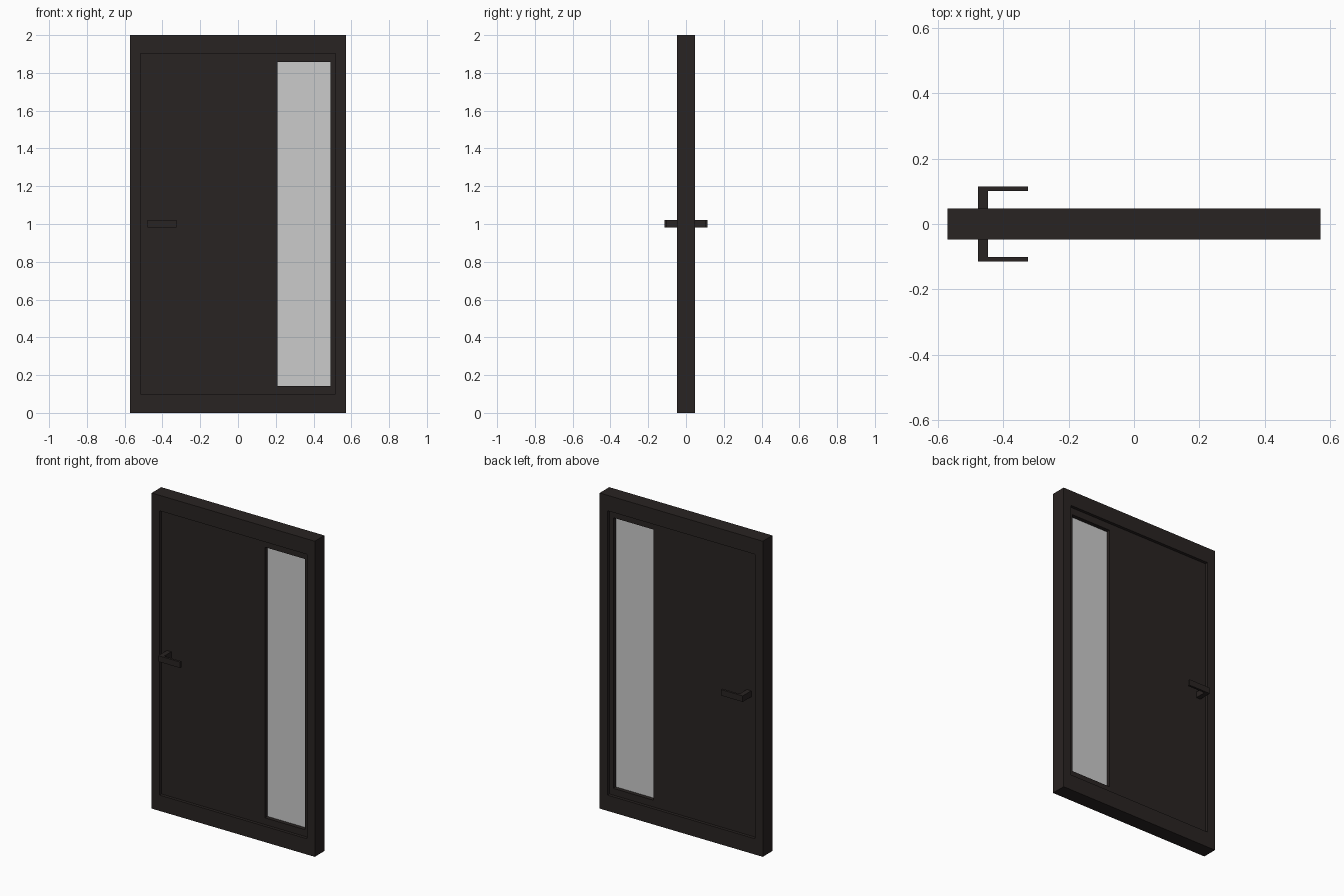
import bpy, bmesh

if "Cube" in bpy.data.objects:
    bpy.data.objects.remove(bpy.data.objects["Cube"])

dark = bpy.data.materials.new("dark_brown")
dark.diffuse_color = (0.022, 0.017, 0.016, 1)
dark.use_nodes = True
dark.node_tree.nodes["Principled BSDF"].inputs["Base Color"].default_value = dark.diffuse_color


def finish(name, bm, mat):
    bmesh.ops.recalc_face_normals(bm, faces=bm.faces)
    me = bpy.data.meshes.new(name)
    bm.to_mesh(me)
    bm.free()
    ob = bpy.data.objects.new(name, me)
    bpy.context.collection.objects.link(ob)
    if mat:
        me.materials.append(mat)
    return ob


def extrude(bm, vec):
    res = bmesh.ops.extrude_face_region(bm, geom=bm.faces[:])
    verts = [g for g in res["geom"] if isinstance(g, bmesh.types.BMVert)]
    bmesh.ops.translate(bm, verts=verts, vec=vec)


def panel(name, outer, depth, hole=None, mat=None):
    """Upright slab (x0, x1, z0, z1), optionally with a rectangular hole."""
    bm = bmesh.new()

    def loop(r):
        x0, x1, z0, z1 = r
        return [bm.verts.new((x, -depth, z))
                for x, z in ((x0, z0), (x1, z0), (x1, z1), (x0, z1))]
    a = loop(outer)
    if hole:
        b = loop(hole)
        for i in range(4):
            j = (i + 1) % 4
            bm.faces.new((a[i], a[j], b[j], b[i]))
    else:
        bm.faces.new(a)
    extrude(bm, (0, 2 * depth, 0))
    return finish(name, bm, mat)


opening = (-0.517, 0.517, 0.10, 1.902)
window = (0.209, 0.489, 0.143, 1.858)

# Outer frame, recessed door leaf and its glass strip
panel("door_frame", (-0.572, 0.572, 0, 2), 0.048, opening, dark)
panel("door_leaf", opening, 0.029, window, dark)
panel("glass_pane", window, 0.004)

# L-shaped lever handle on each side of the leaf
profile = [(-0.478, 0.029), (-0.447, 0.029), (-0.447, 0.101),
           (-0.325, 0.101), (-0.325, 0.115), (-0.478, 0.115)]
for name, side in (("front_handle", -1), ("back_handle", 1)):
    bm = bmesh.new()
    bm.faces.new([bm.verts.new((x, side * y, 0.982)) for x, y in profile])
    extrude(bm, (0, 0, 0.038))
    finish(name, bm, dark)
